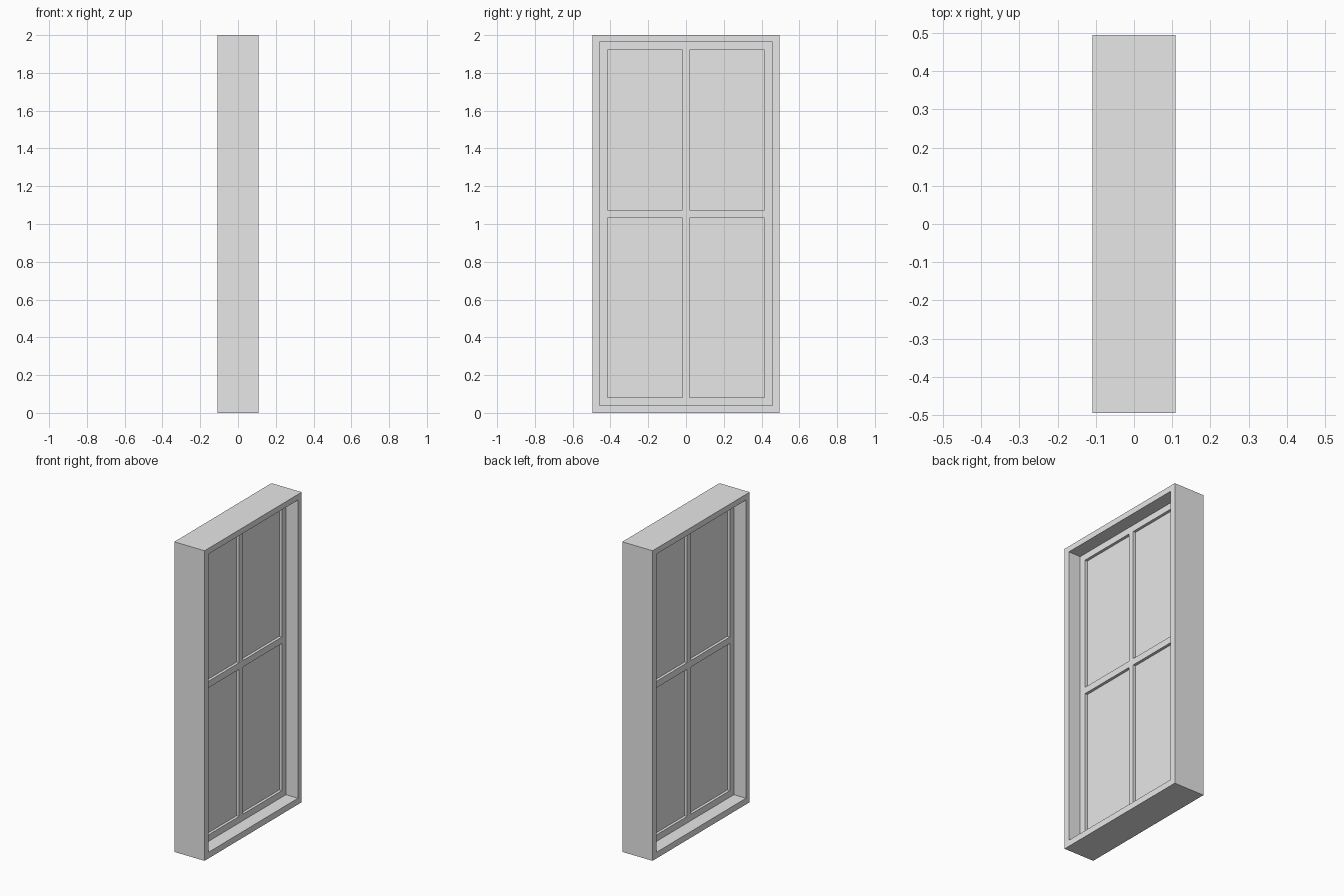
import bpy
import bmesh

old = bpy.data.objects.get("Cube")
if old:
    bpy.data.objects.remove(old, do_unlink=True)

GREY = (0.8, 0.8, 0.8, 1.0)
grey = bpy.data.materials.new("light_grey")
grey.use_nodes = True
grey.diffuse_color = GREY
grey.node_tree.nodes["Principled BSDF"].inputs["Base Color"].default_value = GREY


def grid_panel(name, ys, zs, holes, half_depth):
    """Panel in the y-z plane, split along ys and zs, with the named cells left open."""
    bm = bmesh.new()
    verts = [[bm.verts.new((-half_depth, y, z)) for z in zs] for y in ys]
    for i in range(len(ys) - 1):
        for j in range(len(zs) - 1):
            if (i, j) not in holes:
                bm.faces.new((verts[i][j], verts[i][j + 1],
                              verts[i + 1][j + 1], verts[i + 1][j]))
    # Give the panel its depth
    front = bmesh.ops.extrude_face_region(bm, geom=bm.faces[:], use_keep_orig=True)
    moved = [g for g in front["geom"] if isinstance(g, bmesh.types.BMVert)]
    bmesh.ops.translate(bm, verts=moved, vec=(2 * half_depth, 0, 0))
    bmesh.ops.recalc_face_normals(bm, faces=bm.faces[:])
    # Merge the flat cells into clean faces
    bmesh.ops.dissolve_limit(bm, angle_limit=0.01, verts=bm.verts[:], edges=bm.edges[:])
    mesh = bpy.data.meshes.new(name)
    bm.to_mesh(mesh)
    bm.free()
    mesh.materials.append(grey)
    obj = bpy.data.objects.new(name, mesh)
    bpy.context.collection.objects.link(obj)
    return obj


OUTER, INNER, PANE, BAR = 0.495, 0.457, 0.415, 0.019
SILL, HEAD = 0.04, 1.963
pane_rows = [(0.082, 1.031), (1.073, 1.921)]

# Deep outer casing
grid_panel("window_casing", [-OUTER, -INNER, INNER, OUTER],
           [0, SILL, HEAD, 2], {(1, 1)}, 0.108)

# Sash with four openings, set midway in the casing
sash_z = [SILL, *pane_rows[0], *pane_rows[1], HEAD]
grid_panel("window_sash", [-INNER, -PANE, -BAR, BAR, PANE, INNER], sash_z,
           {(i, j) for i in (1, 3) for j in (1, 3)}, 0.022)

# Glass panes
for row, (z0, z1) in zip(("lower", "upper"), pane_rows):
    for side, y0, y1 in (("front", -PANE, -BAR), ("back", BAR, PANE)):
        grid_panel(f"{row}_{side}_pane", [y0, y1], [z0, z1], set(), 0.004)
